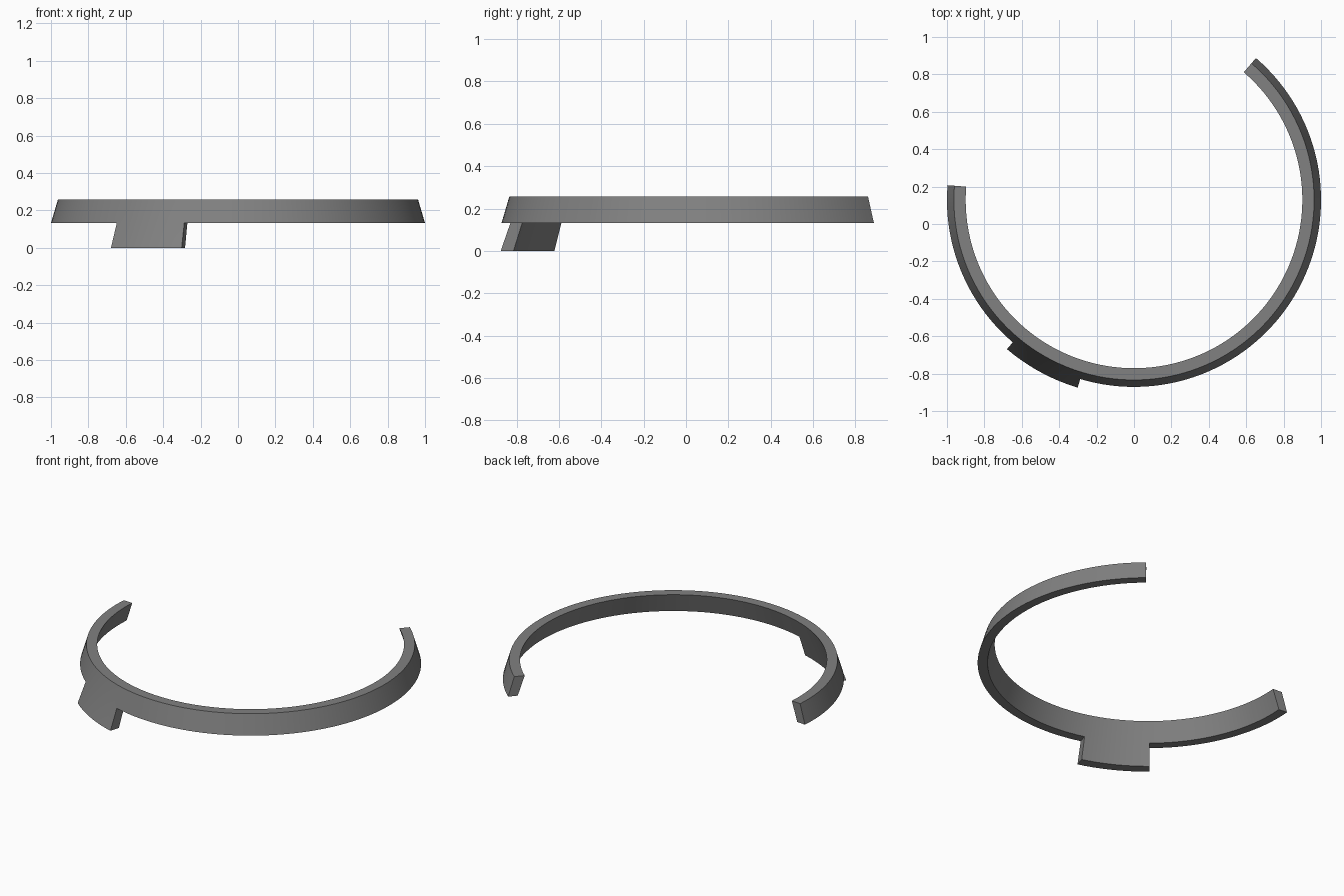
import bpy
import bmesh
import math

cube = bpy.data.objects.get("Cube")
if cube:
    bpy.data.objects.remove(cube, do_unlink=True)

CENTRE_Y = 0.129
# Conical wall: height, outer radius, inner radius
TOP = (0.257, 0.963, 0.90)
MID = (0.132, 1.0, 0.942)
LOW = (0.0, 1.048, 0.985)
# Angles in degrees, running from one end of the open ring to the other
BREAKS = [-184.5, -130.4, -106.7, 49.3]

grey = bpy.data.materials.new("mid grey")
grey.use_nodes = True
colour = (0.22, 0.22, 0.22, 1)
grey.diffuse_color = colour
grey.node_tree.nodes["Principled BSDF"].inputs["Base Color"].default_value = colour

# Angle stations, with exact stops at the tab's sides
angles, has_tab = [], []
for i, (a, b) in enumerate(zip(BREAKS, BREAKS[1:])):
    steps = max(1, round((b - a) / 2.5))
    for s in range(steps):
        angles.append(a + (b - a) * s / steps)
        has_tab.append(i == 1)
angles.append(BREAKS[-1])

bm = bmesh.new()


def station(deg):
    """Outer and inner wall points at each height."""
    t = math.radians(deg)
    return [[bm.verts.new((r * math.cos(t), CENTRE_Y + r * math.sin(t), z))
             for r in (outer, inner)] for z, outer, inner in (TOP, MID, LOW)]


cols = [station(a) for a in angles]


def band(p, q, upper, lower):
    """Outer and inner wall faces between two stations."""
    bm.faces.new((p[lower][0], q[lower][0], q[upper][0], p[upper][0]))
    bm.faces.new((q[lower][1], p[lower][1], p[upper][1], q[upper][1]))


def rim(p, q, row):
    bm.faces.new((p[row][0], q[row][0], q[row][1], p[row][1]))


def cap(p, upper, lower):
    bm.faces.new((p[upper][0], p[upper][1], p[lower][1], p[lower][0]))


# Open ring with the hanging tab as one wall
for p, q, tab in zip(cols, cols[1:], has_tab):
    rim(p, q, 0)
    band(p, q, 0, 1)
    if tab:
        band(p, q, 1, 2)
    rim(p, q, 2 if tab else 1)

# Ends of the ring and sides of the tab
cap(cols[0], 0, 1)
cap(cols[-1], 0, 1)
first = has_tab.index(True)
cap(cols[first], 1, 2)
cap(cols[first + sum(has_tab)], 1, 2)

bmesh.ops.delete(bm, geom=[v for v in bm.verts if not v.link_faces], context="VERTS")
bmesh.ops.recalc_face_normals(bm, faces=bm.faces)
mesh = bpy.data.meshes.new("open_ring_with_tab")
bm.to_mesh(mesh)
bm.free()
mesh.materials.append(grey)

ring = bpy.data.objects.new("open_ring_with_tab", mesh)
bpy.context.collection.objects.link(ring)
bpy.ops.object.select_all(action="DESELECT")
ring.select_set(True)
bpy.context.view_layer.objects.active = ring
bpy.ops.object.shade_smooth_by_angle(angle=math.radians(30))
